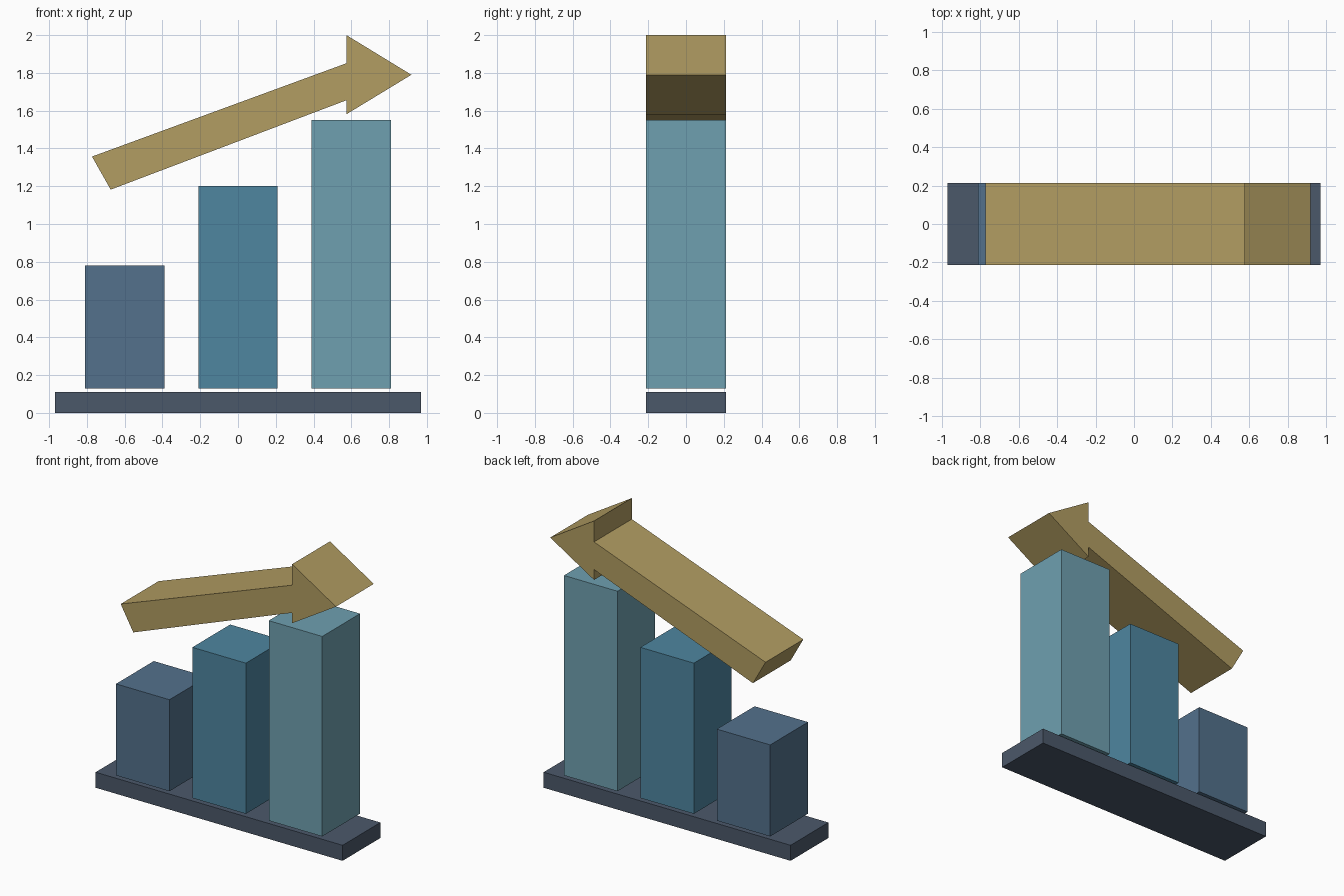
import bpy
import bmesh

if "Cube" in bpy.data.objects:
    bpy.data.objects.remove(bpy.data.objects["Cube"])

HALF_DEPTH = 0.212


def material(name, rgb):
    # sRGB 0-255 to linear
    mat = bpy.data.materials.new(name)
    mat.diffuse_color = [((c / 255 + 0.055) / 1.055) ** 2.4 for c in rgb] + [1.0]
    mat.use_nodes = True
    mat.node_tree.nodes["Principled BSDF"].inputs["Base Color"].default_value = mat.diffuse_color
    return mat


def extrude_profile(name, profile, mat):
    """Extrude an (x, z) outline through the full depth along y."""
    bm = bmesh.new()
    face = bm.faces.new([bm.verts.new((x, -HALF_DEPTH, z)) for x, z in profile])
    out = bmesh.ops.extrude_face_region(bm, geom=[face])
    verts = [v for v in out["geom"] if isinstance(v, bmesh.types.BMVert)]
    bmesh.ops.translate(bm, verts=verts, vec=(0, 2 * HALF_DEPTH, 0))
    bmesh.ops.recalc_face_normals(bm, faces=bm.faces)
    mesh = bpy.data.meshes.new(name)
    bm.to_mesh(mesh)
    bm.free()
    mesh.materials.append(mat)
    obj = bpy.data.objects.new(name, mesh)
    bpy.context.collection.objects.link(obj)
    return obj


def block(name, x, half_width, z0, z1, mat):
    a, b = x - half_width, x + half_width
    return extrude_profile(name, [(a, z0), (b, z0), (b, z1), (a, z1)], mat)


# Base plate
block("base", 0, 0.97, 0, 0.11, material("slate", (75, 88, 106)))

# Rising bars, floating just above the base
bars = [
    ("short_bar", -0.6, 0.78, (83, 113, 140)),
    ("middle_bar", 0.0, 1.20, (78, 134, 160)),
    ("tall_bar", 0.6, 1.55, (111, 160, 176)),
]
for name, x, top, rgb in bars:
    block(name, x, 0.21, 0.13, top, material(name + "_blue", rgb))

# Upward trend arrow: slanted shaft and triangular head
arrow = [
    (-0.773, 1.357), (-0.674, 1.182), (0.574, 1.655), (0.574, 1.581),
    (0.918, 1.79), (0.574, 2.0), (0.574, 1.851),
]
extrude_profile("trend_arrow", arrow, material("gold", (178, 157, 98)))
